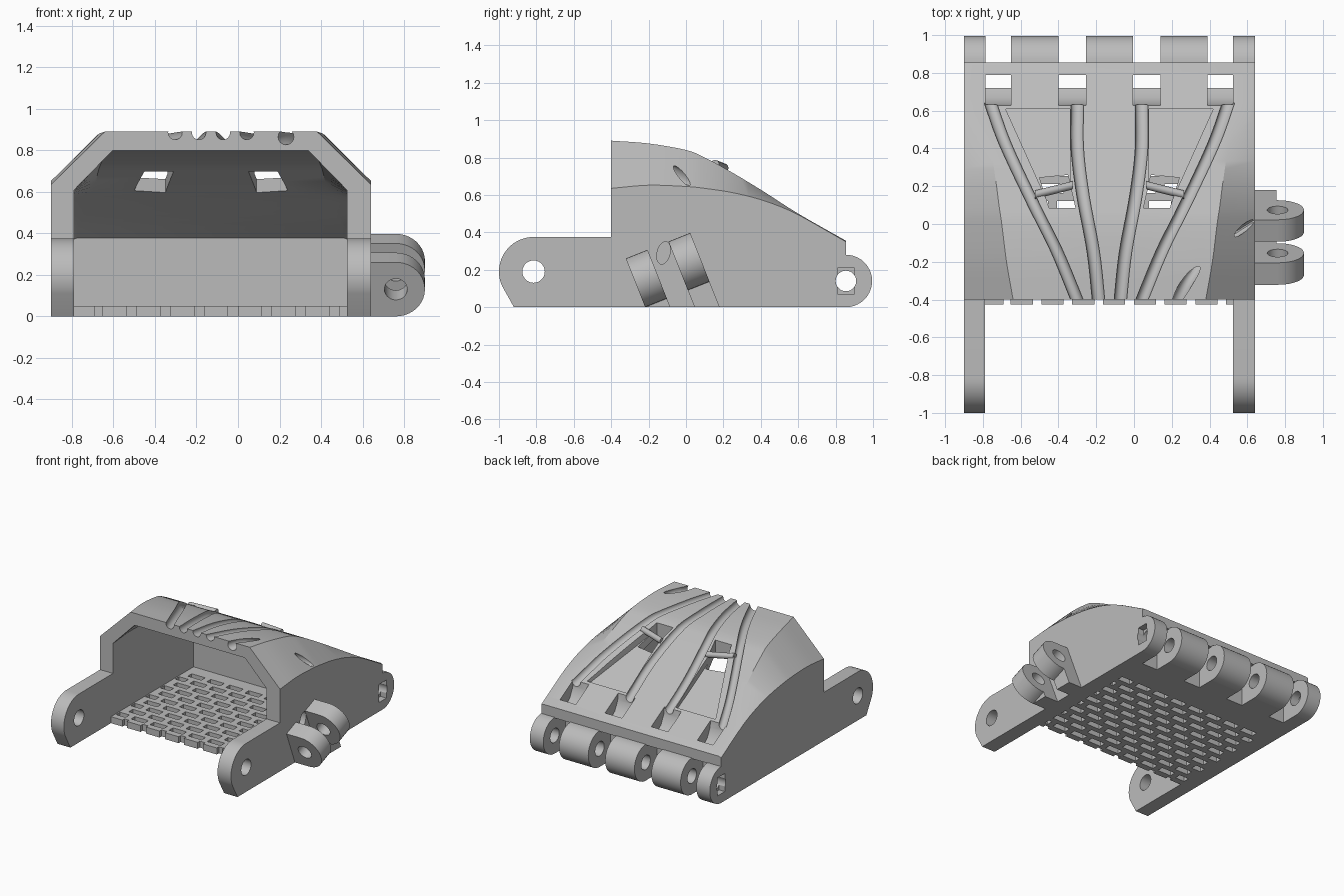
import bpy, bmesh
from math import sin, cos, pi, radians
from mathutils import Vector

if "Cube" in bpy.data.objects:
    bpy.data.objects.remove(bpy.data.objects["Cube"], do_unlink=True)

mat = bpy.data.materials.new("matte_gray")
mat.use_nodes = True
mat.diffuse_color = (0.5, 0.5, 0.5, 1)
mat.node_tree.nodes["Principled BSDF"].inputs["Base Color"].default_value = (0.5, 0.5, 0.5, 1)

LEFT, RIGHT, MID = -0.9, 0.64, -0.13     # side walls and mirror line
IN_L, IN_R = -0.79, 0.525                # inner wall faces
KY, KZ, KR = 0.855, 0.14, 0.14           # knuckle axis and radius
parts = []


def loft_into(bm, rings):
    vs = [[bm.verts.new(p) for p in ring] for ring in rings]
    n = len(rings[0])
    for a, b in zip(vs, vs[1:]):
        for i in range(n):
            bm.faces.new((a[i], a[(i + 1) % n], b[(i + 1) % n], b[i]))
    bm.faces.new(vs[0])
    bm.faces.new(vs[-1][::-1])


def make(name, *lofts):
    bm = bmesh.new()
    for rings in lofts:
        loft_into(bm, rings)
    bmesh.ops.recalc_face_normals(bm, faces=bm.faces)
    me = bpy.data.meshes.new(name)
    bm.to_mesh(me)
    bm.free()
    me.materials.append(mat)
    ob = bpy.data.objects.new(name, me)
    bpy.context.collection.objects.link(ob)
    return ob


def part(name, *lofts):
    ob = make(name, *lofts)
    parts.append(ob)
    return ob


def cut(target, *lofts):
    tool = make("cutter", *lofts)
    mod = target.modifiers.new("cut", 'BOOLEAN')
    mod.operation, mod.solver, mod.object = 'DIFFERENCE', 'EXACT', tool
    deps = bpy.context.evaluated_depsgraph_get()
    me = bpy.data.meshes.new_from_object(target.evaluated_get(deps))
    target.modifiers.clear()
    target.data = me
    bpy.data.objects.remove(tool, do_unlink=True)


def along_x(pts, a, b):
    return [[(x, p, q) for p, q in pts] for x in (a, b)]


def along_z(pts, a, b):
    return [[(p, q, z) for p, q in pts] for z in (a, b)]


def box(x0, x1, y0, y1, z0, z1):
    return along_z([(x0, y0), (x1, y0), (x1, y1), (x0, y1)], z0, z1)


def arc(cx, cy, r, a0, a1, n=20):
    return [(cx + r * cos(radians(a0 + (a1 - a0) * i / n)),
             cy + r * sin(radians(a0 + (a1 - a0) * i / n))) for i in range(n + 1)]


def circle(cx, cy, r, n=28):
    return arc(cx, cy, r, 0, 360, n)[:-1]


def spline(pts, steps):
    """Smooth path through points."""
    vs = [Vector(p) for p in pts]
    vs = [2 * vs[0] - vs[1]] + vs + [2 * vs[-1] - vs[-2]]
    out = []
    for a, b, c, d in zip(vs, vs[1:], vs[2:], vs[3:]):
        for i in range(steps):
            t = i / steps
            out.append(b + (c - a) * t / 2 + (2 * a - 5 * b + 4 * c - d) * t * t / 2
                       + (3 * b - a - 3 * c + d) * t ** 3 / 2)
    return out + [vs[-2]]


# Shell stations: y, top height, ridge height, chamfer inset
stations = [(-0.4, .89, .635, .26), (-0.2, .875, .652, .225), (0, .84, .645, .20),
            (.1, .80, .635, .185), (.25, .718, .612, .165), (.42, .615, .568, .13),
            (.6, .50, .494, .02), (.855, .355, .349, .02)]
shell = [s for s in spline([(s[0], s[1], s[2]) for s in stations], 4)]
insets = [v.y for v in spline([(s[0], s[3], 0) for s in stations], 4)]


def top_z(y):
    for a, b in zip(shell, shell[1:]):
        if y <= b.x:
            return a.y + (b.y - a.y) * (y - a.x) / (b.x - a.x)
    return shell[-1].y


def section(y, x0, x1, base, ridge, top, inset):
    return [(x0, y, base), (x0, y, ridge), (x0 + inset, y, top),
            (x1 - inset, y, top), (x1, y, ridge), (x1, y, base)]


body = part("palm_shell", [section(s.x, LEFT, RIGHT, 0, min(s.z, s.y - .004), s.y, max(i, .015))
                           for s, i in zip(shell, insets)])

# Hollow inside
cavity = []
for s, i in zip(shell, insets):
    if s.x < 0.58:
        top = s.y - .09 - .04 * (s.x + .4)
        cavity.append(section(s.x, IN_L, IN_R, .05, min(s.z - .03, top - .006), top, max(i - .07, .02)))
cavity[0] = [(x, -0.45, z) for x, y, z in cavity[0]]
cavity.append(section(.585, IN_L, IN_R, .05, .372, .378, .02))
cut(body, cavity)

# Finger slots under the rear bar, with sloped mouths
slot = [(.60, .7), (.635, .43), (.67, .36), (.72, .32), (.72, -.1), (1.1, -.1),
        (1.1, .275), (.79, .275), (.79, .7)]
gaps = [(-.785, -.65), (-.40, -.255), (-.005, .14), (.39, .525)]
cut(body, *[along_x(slot, a, b) for a, b in gaps])


def both(pts):
    return [pts, [(2 * MID - p[0], *p[1:]) for p in pts]]


# Triangular pockets and windows in the roof
for quad in both([(-.68, .61), (-.34, .61), (-.34, .1), (-.45, .1)]):
    cut(body, [[(x, y, .75 - (y - .1) * .56 + h) for x, y in quad] for h in (0, .5)])
for quad in both([(-.50, .245), (-.35, .26), (-.31, .085), (-.45, .085)]):
    cut(body, along_z(quad, .3, 1.2))


def tube(path, r):
    return [[(p.x + r * cos(a * pi / 8), p.y, p.z + r * sin(a * pi / 8)) for a in range(16)]
            for p in path]


# Cord grooves running from the knuckles to the wrist
outer = [(-.76, .64, 0), (-.68, .42, 0), (-.53, .1, 0), (-.41, -.14, 0), (-.29, -.43, 0)]
inner = [(-.30, .64, 0), (-.30, .4, 0), (-.27, .15, 0), (-.215, -.15, 0), (-.185, -.43, 0)]
for pts in both(outer) + both(inner):
    path = spline(pts, 6)
    for p in path:
        p.z = top_z(max(p.y, -.4)) - .005
    cut(body, tube(path, .034))

# Thumb cord tunnel and side opening
cut(body, tube(spline([(.20, -.46, .855), (.28, -.31, .87), (.37, -.19, .82),
                       (.48, -.09, .735), (.68, .04, .675)], 6), .038))
cut(body, along_x([(-.12 + (p + q * .3) * .035, .29 + q * .06) for p, q in circle(0, 0, 1)], .58, .7))

# Staggered floor vents
vents = []
for row in range(10):
    y = -.375 + row * .09
    for k in range(9):
        cx = -.758 + .163 * k + (.0815 if row % 2 else 0)
        x0, x1 = max(cx - .058, IN_L + .01), min(cx + .058, IN_R - .01)
        if x1 - x0 > .02:
            vents.append(box(x0, x1, y, y + .048, -.1, .12))
cut(body, *vents)

# Front edge tabs of the floor
tabs = [(-.79, -.69)] + [(-.653 + .163 * k, -.536 + .163 * k) for k in range(7)] + [(.488, .525)]
for a, b in tabs:
    part("floor_tab", box(a, b, -.425, -.4, 0, .05))

# Knuckles, pin bore and square pin recesses
pin = along_x(circle(KY, KZ, .055), -1, 1)
recesses = [box(a, b, .81, .9, .07, .21) for a, b in ((-1, -.85), (.59, .75))]
knuckles = [(LEFT, -.785), (-.65, -.40), (-.255, -.005), (.14, .39), (.525, RIGHT)]
half_disc = arc(KY, KZ, KR, -90, 90)
discs = [part("knuckle", along_x(half_disc, a, b)) for a, b in knuckles]
for ob in [body] + discs:
    cut(ob, pin)
for ob in (body, discs[0], discs[-1]):
    cut(ob, *recesses)

# Wrist arms with pivot holes
arm = [(-.4, 0), (-.92, 0)] + arc(-.815, .19, .185, 205, 90) + [(-.4, .375)]
for name, a, b in (("right_wrist_arm", LEFT, IN_L), ("left_wrist_arm", IN_R, RIGHT)):
    cut(part(name, along_x(arm, a, b)), along_x(circle(-.815, .19, .06), a - .1, b + .1))

# Cord retaining rods over the windows
for a, b in zip(both([(-.525, .155, .765)]), both([(-.325, .205, .745)])):
    p, q = Vector(a[0]), Vector(b[0])
    part("cord_rod", [[(e.x, e.y + .022 * cos(t * pi / 8), e.z + .022 * sin(t * pi / 8))
                       for t in range(16)] for e in (p, q)])


# Tilted thumb bracket: two lugs and their feet
def tilt(x, u, v):
    return (x, -.27 + .93 * u - .37 * v, .13 + .37 * u + .93 * v)


lug = [(RIGHT - .02, -.14)] + arc(.76, 0, .14, -90, 90) + [(RIGHT - .02, .14)]
for u0, u1 in ((0, .125), (.245, .37)):
    ob = part("thumb_lug", [[tilt(x, u, v) for x, v in lug] for u in (u0, u1)])
    cut(ob, [[tilt(x, u, v) for x, v in circle(.76, 0, .055)] for u in (-.1, .5)])
    foot = [(u0, -.1), (u1, -.1), (u1, -(.13 + .37 * u1) / .93), (u0, -(.13 + .37 * u0) / .93)]
    ob = part("thumb_lug_foot", [[tilt(x, u, v) for u, v in foot] for x in (RIGHT - .01, .755)])

# Smooth shading with sharp edges kept
bpy.ops.object.select_all(action='DESELECT')
for ob in parts:
    ob.select_set(True)
bpy.context.view_layer.objects.active = body
bpy.ops.object.shade_smooth_by_angle(angle=radians(28))
